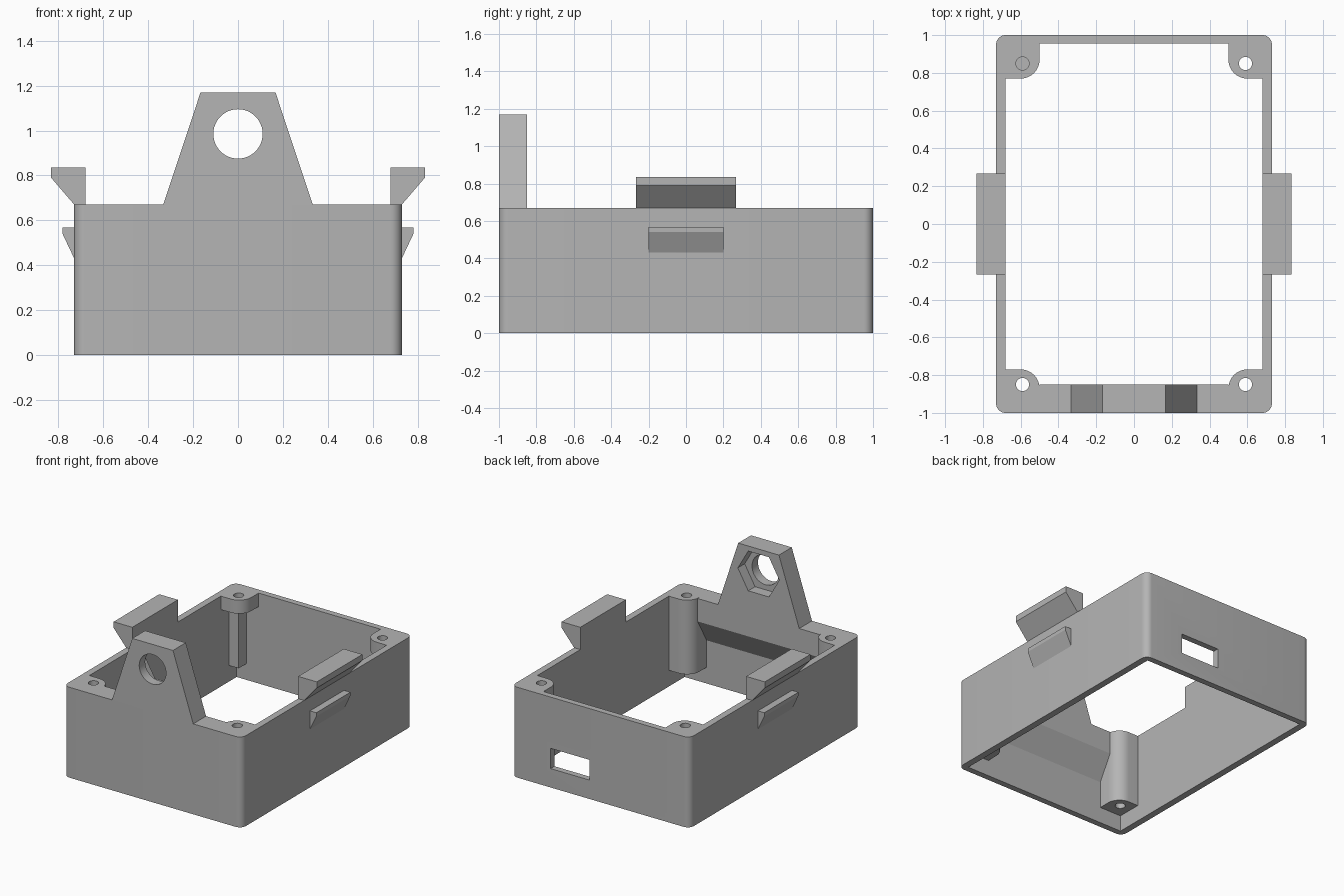
import bpy, bmesh, math
from mathutils import Vector

if "Cube" in bpy.data.objects:
    bpy.data.objects.remove(bpy.data.objects["Cube"], do_unlink=True)

grey = bpy.data.materials.new("plain_grey")
grey.use_nodes = True
grey.diffuse_color = (0.46, 0.46, 0.46, 1)
grey.node_tree.nodes["Principled BSDF"].inputs["Base Color"].default_value = grey.diffuse_color

W, L, H = 0.73, 1.0, 0.67      # half width, half length, wall height
IX, IY = 0.68, 0.955           # inner half sizes


def prism(name, outline, axis, lo, hi):
    """Extrude a 2D outline along the x, y or z axis."""
    place = {"x": lambda a, b, t: (t, a, b),
             "y": lambda a, b, t: (a, t, b),
             "z": lambda a, b, t: (a, b, t)}[axis]
    bm = bmesh.new()
    face = bm.faces.new([bm.verts.new(place(a, b, lo)) for a, b in outline])
    grown = bmesh.ops.extrude_face_region(bm, geom=[face])["geom"]
    move = Vector(place(0, 0, hi - lo))
    bmesh.ops.translate(bm, vec=move, verts=[v for v in grown if isinstance(v, bmesh.types.BMVert)])
    bmesh.ops.recalc_face_normals(bm, faces=bm.faces)
    mesh = bpy.data.meshes.new(name)
    bm.to_mesh(mesh)
    bm.free()
    mesh.materials.append(grey)
    obj = bpy.data.objects.new(name, mesh)
    bpy.context.collection.objects.link(obj)
    return obj


def arc(cx, cy, r, start, end, steps):
    angles = [math.radians(start + (end - start) * i / steps) for i in range(steps + 1)]
    return [(cx + r * math.cos(a), cy + r * math.sin(a)) for a in angles]


def circle(cx, cy, r, sides):
    return arc(cx, cy, r, 0, 360, sides)[:-1]


def rect(x0, y0, x1, y1):
    return [(x0, y0), (x1, y0), (x1, y1), (x0, y1)]


def activate(obj):
    bpy.ops.object.select_all(action="DESELECT")
    obj.select_set(True)
    bpy.context.view_layer.objects.active = obj


def cut(obj, cutter):
    cutter.hide_render = True
    mod = obj.modifiers.new("cut", "BOOLEAN")
    mod.operation, mod.solver, mod.object = "DIFFERENCE", "EXACT", cutter
    activate(obj)
    bpy.ops.object.modifier_apply(modifier=mod.name)
    bpy.data.objects.remove(cutter, do_unlink=True)


def smooth(obj):
    activate(obj)
    bpy.ops.object.shade_smooth_by_angle(angle=math.radians(30))


# Open frame with rounded vertical corners and a slot in the back wall
R = 0.05
outline = (arc(W - R, L - R, R, 0, 90, 8) + arc(R - W, L - R, R, 90, 180, 8)
           + arc(R - W, R - L, R, 180, 270, 8) + arc(W - R, R - L, R, 270, 360, 8))
frame = prism("frame", outline, "z", 0, H)
cut(frame, prism("cavity", rect(-IX, -IY, IX, IY), "z", -0.1, H + 0.1))
cut(frame, prism("slot", rect(0.09, 0.14, 0.41, 0.29), "y", 0.9, 1.1))
smooth(frame)

# Thick upper front wall with a sloping underside
prism("front_rail", [(-IY, 0.32), (-0.85, 0.5), (-0.85, H), (-IY, H)], "x", -0.5, 0.5)

# Upright tab with a round hole and a hexagonal nut recess behind
tab = prism("front_tab", [(-0.333, H), (0.333, H), (0.167, 1.17), (-0.167, 1.17)], "y", -L, -0.85)
cut(tab, prism("tab_hole", circle(0, 0.985, 0.11, 48), "y", -1.1, -0.8))
cut(tab, prism("nut_recess", circle(0, 0.985, 0.17, 6), "y", -0.93, -0.8))
smooth(tab)

# Corner screw posts: tall at the front, short at the back
for sx, side in ((1, "left"), (-1, "right")):
    for sy, end in ((-1, "front"), (1, "back")):
        corner = [(IX, IY), (0.5, IY)] + arc(0.6, 0.87, 0.1, 180, 270, 10) + [(IX, 0.77)]
        bottom = 0.12 if sy < 0 else 0.57
        post = prism(f"{end}_{side}_post", [(sx * x, sy * y) for x, y in corner], "z", bottom, H)
        blind = sx < 0 and sy > 0
        hole = circle(sx * 0.59, sy * 0.85, 0.035, 24)
        cut(post, prism("screw_hole", hole, "z", 0.6 if blind else 0, H + 0.1))
        smooth(post)

# Slim rib under the blind back post
prism("post_rib", rect(-IX, 0.865, -0.6, IY), "z", 0.12, 0.57)

# Hooked clips on the side walls and the small wedges below them
for s, side in ((1, "left"), (-1, "right")):
    clip = [(IX, H), (W, H), (0.833, 0.79), (0.833, 0.835), (IX, 0.835)]
    prism(f"{side}_clip", [(s * x, z) for x, z in clip], "y", -0.267, 0.267)
    wedge = [(W, 0.43), (0.782, 0.54), (0.782, 0.567), (W, 0.567)]
    prism(f"{side}_wedge", [(s * x, z) for x, z in wedge], "y", -0.2, 0.2)
